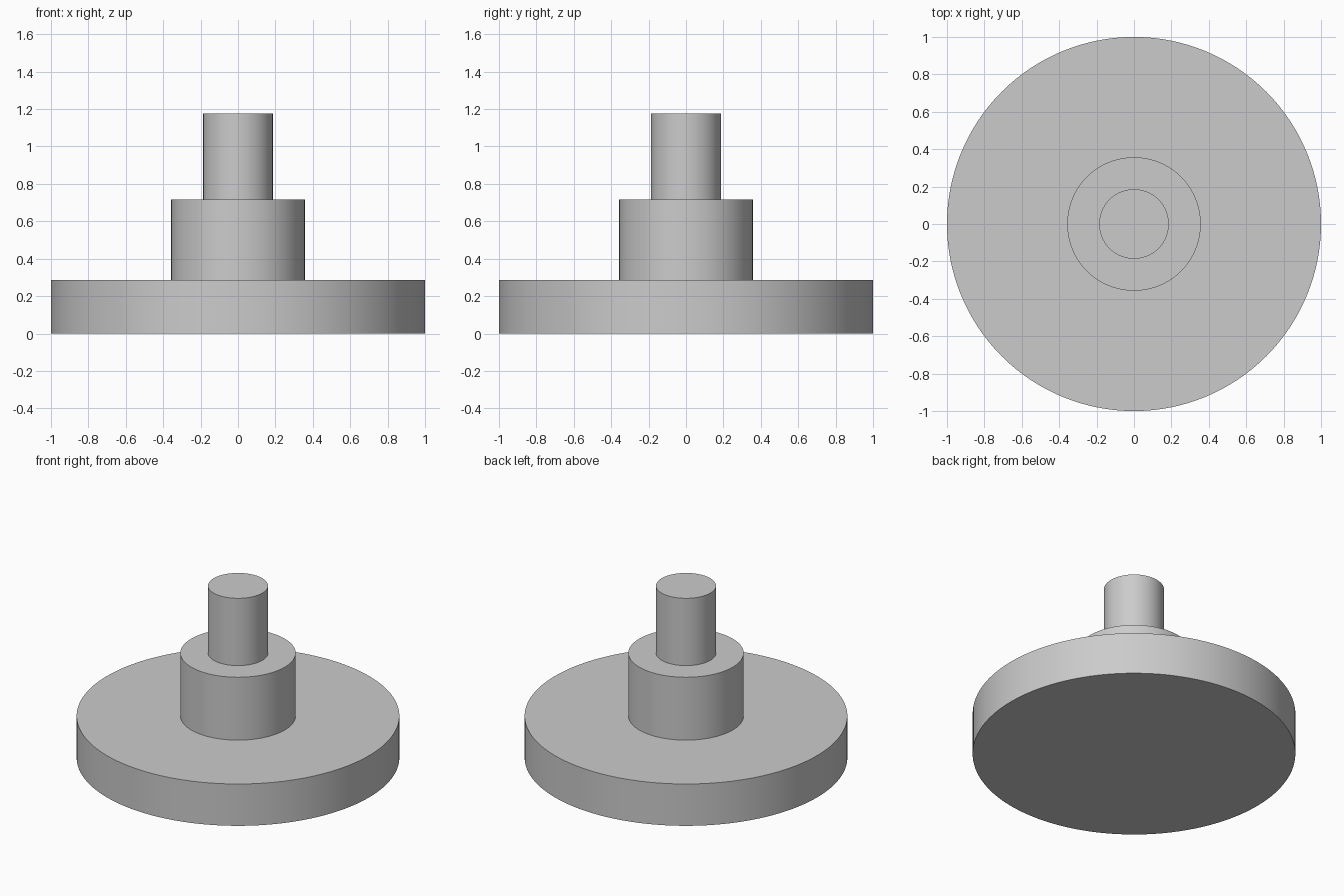
import bpy
import math

default_cube = bpy.data.objects.get("Cube")
if default_cube:
    bpy.data.objects.remove(default_cube, do_unlink=True)

# Single plain metal colour
grey = bpy.data.materials.new("plain_grey")
grey.use_nodes = True
colour = (0.6, 0.6, 0.6, 1.0)
grey.diffuse_color = colour
grey.node_tree.nodes["Principled BSDF"].inputs["Base Color"].default_value = colour


def disc(name, radius, bottom, top):
    """Upright smooth cylinder between two heights."""
    bpy.ops.mesh.primitive_cylinder_add(
        vertices=128, radius=radius, depth=top - bottom,
        location=(0, 0, (bottom + top) / 2))
    obj = bpy.context.object
    obj.name = name
    obj.data.materials.append(grey)
    bpy.ops.object.shade_smooth_by_angle(angle=math.radians(30))
    return obj


# Wide base, middle collar and slim shaft, stacked on one axis
disc("base_disc", 1.0, 0.0, 0.286)
disc("collar", 0.357, 0.286, 0.716)
disc("shaft", 0.186, 0.716, 1.176)
